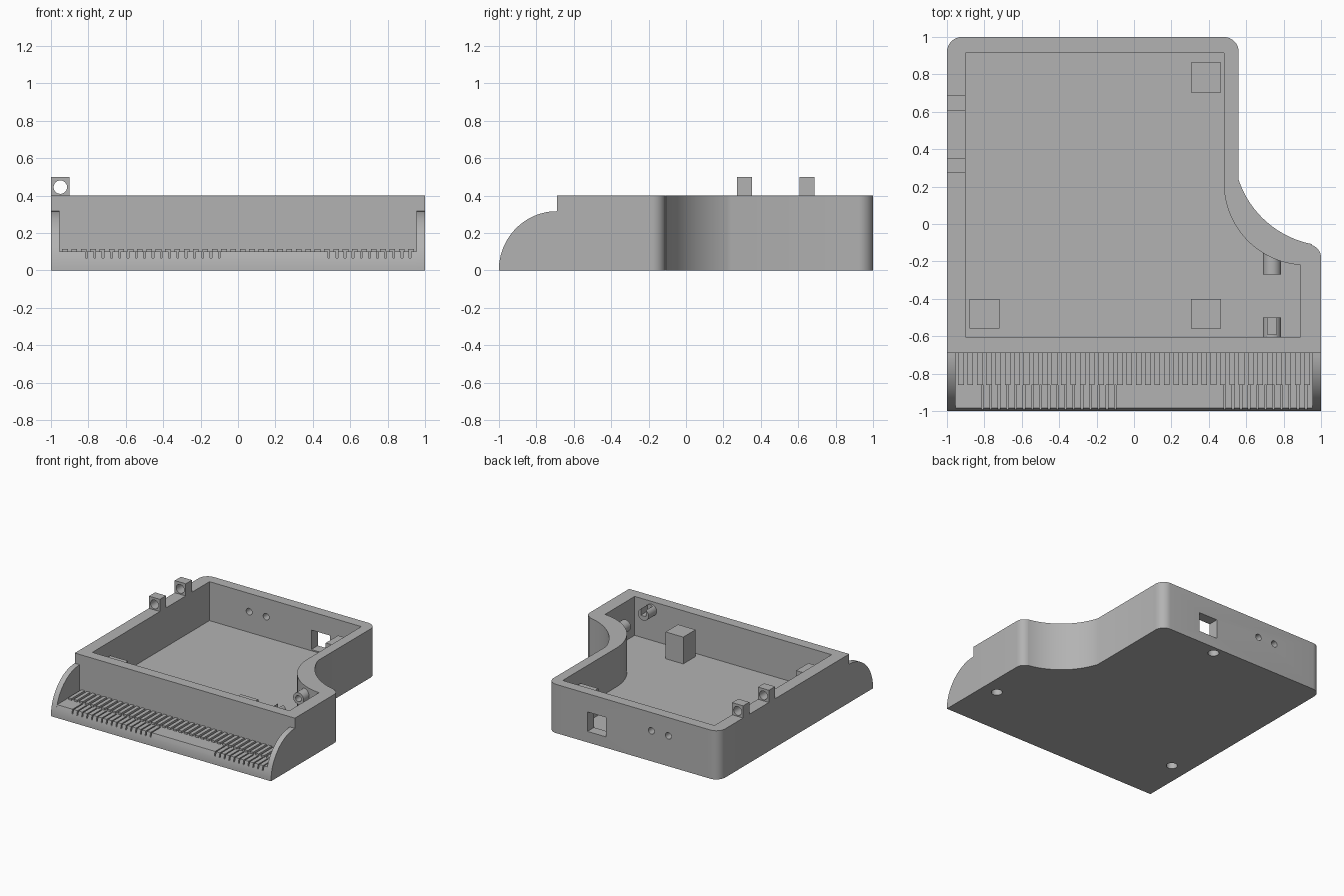
import bpy, bmesh
from math import cos, sin, radians, pi
from mathutils import Vector

if "Cube" in bpy.data.objects:
    bpy.data.objects.remove(bpy.data.objects["Cube"], do_unlink=True)

grey = bpy.data.materials.new("matte_grey")
grey.use_nodes = True
grey.diffuse_color = (0.45, 0.45, 0.45, 1)
grey.node_tree.nodes["Principled BSDF"].inputs["Base Color"].default_value = (0.45, 0.45, 0.45, 1)


def arc(cx, cy, r, a0, a1, n):
    return [(cx + r * cos(radians(a0 + (a1 - a0) * i / n)),
             cy + r * sin(radians(a0 + (a1 - a0) * i / n))) for i in range(n + 1)]


def prism(bm, pts, axis, lo, hi):
    """Extrude a 2D profile along x (pts are y,z), y (x,z) or z (x,y)."""
    def place(p, t):
        return {"x": (t, *p), "y": (p[0], t, p[1]), "z": (*p, t)}[axis]
    face = bm.faces.new([bm.verts.new(place(p, lo)) for p in pts])
    ext = bmesh.ops.extrude_face_region(bm, geom=[face])
    moved = [g for g in ext["geom"] if isinstance(g, bmesh.types.BMVert)]
    bmesh.ops.translate(bm, verts=moved, vec=Vector(place((0, 0), hi - lo)))


def box(bm, x0, x1, y0, y1, z0, z1):
    prism(bm, [(x0, y0), (x1, y0), (x1, y1), (x0, y1)], "z", z0, z1)


def rod(bm, cx, cy, r, axis, lo, hi, n=24):
    prism(bm, arc(cx, cy, r, 0, 360, n)[:-1], axis, lo, hi)


def make(name, build):
    bm = bmesh.new()
    build(bm)
    bmesh.ops.recalc_face_normals(bm, faces=bm.faces)
    mesh = bpy.data.meshes.new(name)
    bm.to_mesh(mesh)
    bm.free()
    obj = bpy.data.objects.new(name, mesh)
    bpy.context.collection.objects.link(obj)
    mesh.materials.append(grey)
    return obj


def cut(obj, build):
    cutter = make("cutter", build)
    mod = obj.modifiers.new("cut", "BOOLEAN")
    mod.operation, mod.solver, mod.object = "DIFFERENCE", "EXACT", cutter
    bpy.context.view_layer.objects.active = obj
    bpy.ops.object.modifier_apply(modifier=mod.name)
    bpy.data.objects.remove(cutter, do_unlink=True)


STEP, FLOOR, TOP = -0.69, 0.08, 0.4

# Tray with rounded rear corners and a scooped side
outline = ([(-1, STEP), (1, STEP)] + arc(0.93, -0.18, 0.07, 0, 75, 8)
           + arc(1.05, 0.4, 0.517, 259, 198, 24)
           + arc(0.48, 0.92, 0.08, 0, 90, 8) + arc(-0.92, 0.92, 0.08, 90, 180, 8))
cavity = ([(-0.9, -0.605), (0.89, -0.605)] + arc(0.92, 0.22, 0.44, 266, 180, 24)
          + [(0.48, 0.915), (-0.9, 0.915)])
tray = make("tray", lambda bm: prism(bm, outline, "z", 0, TOP))
cut(tray, lambda bm: prism(bm, cavity, "z", FLOOR, 0.6))


def ports(bm):
    box(bm, 0.025, 0.195, 0.85, 1.1, 0.09, 0.25)
    for x in (-0.385, -0.54):
        rod(bm, x, 0.25, 0.027, "y", 0.85, 1.1)
    for x, y in ((-0.85, -0.57), (0.87, -0.57), (0, 0.93)):
        rod(bm, x, y, 0.042, "z", -0.1, 0.05)


cut(tray, ports)


# Curved cheeks at both ends of the front ledge
def cheeks(bm):
    side = arc(STEP, 0, 0.31, 180, 90, 24)
    side = [(y, z * 1.02) for y, z in side] + [(STEP, 0)]
    for x0, x1 in ((-1, -0.955), (0.955, 1)):
        prism(bm, side, "x", x0, x1)


make("ledge_cheeks", cheeks)

# Ledge with narrow grooves
ledge = make("ledge", lambda bm: prism(
    bm, arc(STEP, 0, 0.31, 180, 161.2, 5) + [(STEP, 0.1), (STEP, 0)], "x", -0.955, 0.955))


def grooves(bm):
    for start, end, count in ((-0.81, -0.1, 17), (0.485, 0.92, 11)):
        for i in range(count):
            x = start + (end - start) * i / (count - 1)
            box(bm, x - 0.005, x + 0.005, -1.1, -0.86, 0.065, 0.2)


cut(ledge, grooves)


# Row of raised contact strips
def contacts(bm):
    for i in range(38):
        x = -0.925 + i * 0.05
        box(bm, x - 0.015, x + 0.015, -0.86, STEP, 0.09, 0.115)


make("contact_strips", contacts)


# Mounting posts inside the tray
def posts(bm):
    for x, y in ((0.385, 0.783), (0.385, -0.48), (-0.8, -0.48)):
        box(bm, x - 0.08, x + 0.08, y - 0.08, y + 0.08, FLOOR - 0.01, 0.3)


make("posts", posts)


# Hinge lugs on the side wall
def lugs(bm):
    for y in (0.312, 0.647):
        box(bm, -1, -0.9, y - 0.04, y + 0.04, TOP, 0.5)


hinge = make("hinge_lugs", lugs)
cut(hinge, lambda bm: rod(bm, -0.95, 0.445, 0.036, "y", 0, 1))

# Pair of facing pins: one slotted, one bored
slotted_pin = make("slotted_pin", lambda bm: rod(bm, 0.738, 0.33, 0.048, "y", -0.62, -0.5))
cut(slotted_pin, lambda bm: box(bm, 0.715, 0.761, -0.59, -0.45, 0.32, 0.45))
bored_pin = make("bored_pin", lambda bm: rod(bm, 0.738, 0.33, 0.048, "y", -0.27, -0.14))
cut(bored_pin, lambda bm: rod(bm, 0.738, 0.33, 0.025, "y", -0.35, -0.2))

# Smooth the curved walls, keep hard edges
bpy.ops.object.select_all(action="DESELECT")
for name in ("tray", "ledge", "ledge_cheeks", "hinge_lugs", "slotted_pin", "bored_pin"):
    bpy.data.objects[name].select_set(True)
bpy.context.view_layer.objects.active = tray
bpy.ops.object.shade_smooth_by_angle(angle=radians(30))
